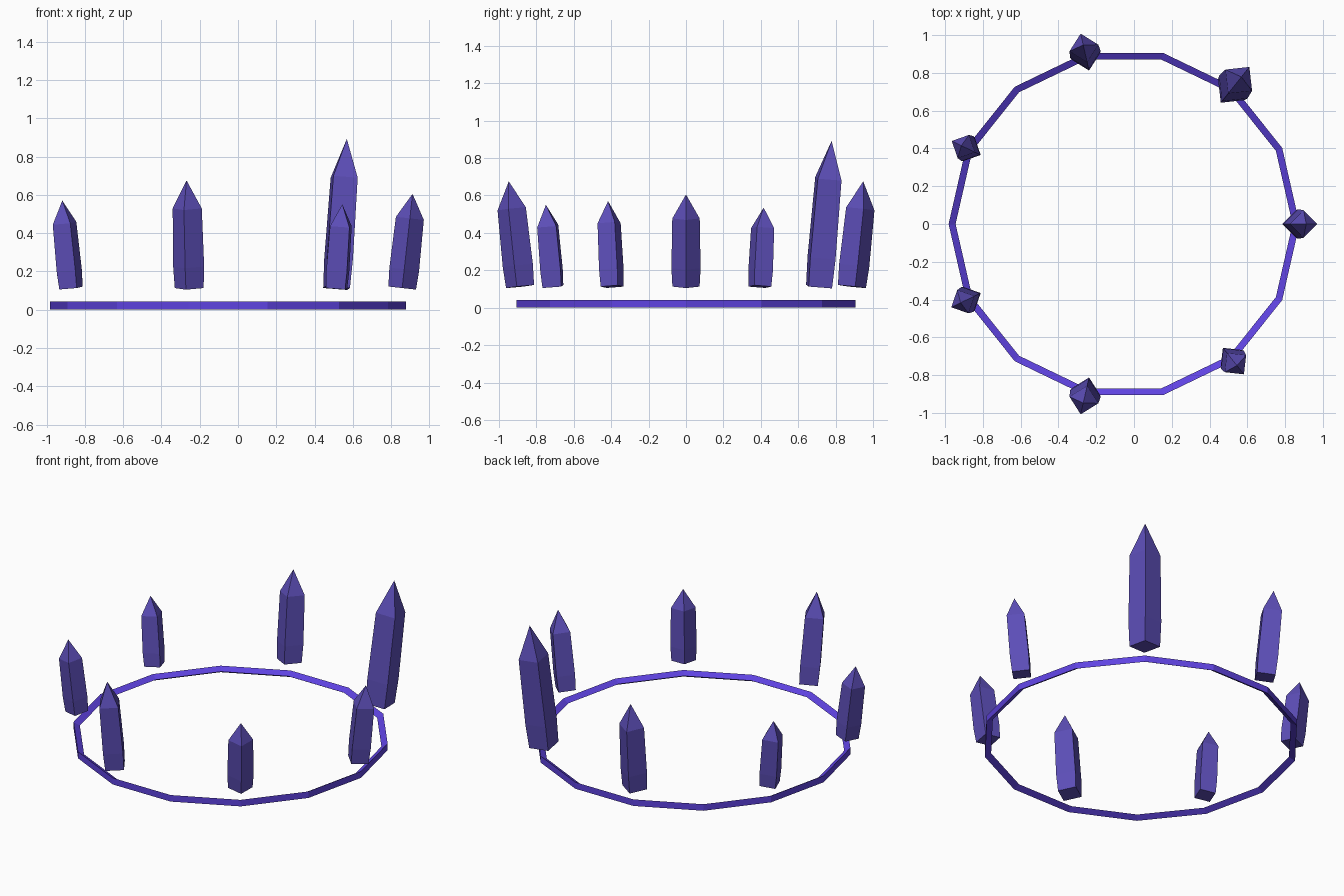
import bpy, bmesh
from math import cos, sin, pi, radians

if "Cube" in bpy.data.objects:
    bpy.data.objects.remove(bpy.data.objects["Cube"])

CX = -0.0525            # ring centre on x
LEAN = radians(6.3)


def material(name, rgb):
    m = bpy.data.materials.new(name)
    m.diffuse_color = (*rgb, 1)
    m.use_nodes = True
    m.node_tree.nodes["Principled BSDF"].inputs["Base Color"].default_value = m.diffuse_color
    return m


def finish(bm, name, mat):
    bmesh.ops.recalc_face_normals(bm, faces=bm.faces)
    me = bpy.data.meshes.new(name)
    bm.to_mesh(me)
    bm.free()
    me.materials.append(mat)
    ob = bpy.data.objects.new(name, me)
    bpy.context.collection.objects.link(ob)
    return ob


def circle(bm, n, r, z):
    return [bm.verts.new((r * cos(2 * pi * i / n), r * sin(2 * pi * i / n), z)) for i in range(n)]


def bridge(bm, a, b):
    n = len(a)
    for i in range(n):
        j = (i + 1) % n
        bm.faces.new((a[i], a[j], b[j], b[i]))


band_mat = material("band_violet", (0.114, 0.056, 0.75))
crystal_mat = material("crystal_violet", (0.108, 0.076, 0.476))

# Circlet: 14-sided band with a triangular section, flat side outward
bm = bmesh.new()
loops = [circle(bm, 14, r, z) for r, z in ((0.929, 0), (0.929, 0.042), (0.892, 0.021))]
for k in range(3):
    bridge(bm, loops[k], loops[(k + 1) % 3])
finish(bm, "circlet_band", band_mat).location.x = CX


# Crystals: four-sided pointed prisms leaning outward, one edge facing out
def crystal(index, top, radius):
    height = (top - 0.113) / cos(LEAN)
    bm = bmesh.new()
    rings = [circle(bm, 4, radius * s, height * f)
             for s, f in ((0.93, 0), (1.0, 0.2), (0.94, 0.74))]
    bm.faces.new(rings[0])
    bridge(bm, rings[0], rings[1])
    bridge(bm, rings[1], rings[2])
    tip = bm.verts.new((0, 0, height))
    for i in range(4):
        bm.faces.new((rings[2][i], rings[2][(i + 1) % 4], tip))
    ob = finish(bm, f"crystal_{index + 1}", crystal_mat)
    a = 2 * pi * index / 7
    ob.location = (CX + 0.91 * cos(a), 0.91 * sin(a), 0.113)
    ob.rotation_euler = (0, LEAN, a)


sizes = [(0.605, 0.078), (0.892, 0.096), (0.675, 0.083), (0.535, 0.073),
         (0.57, 0.073), (0.675, 0.083), (0.55, 0.077)]
for i, (top, radius) in enumerate(sizes):
    crystal(i, top, radius)
